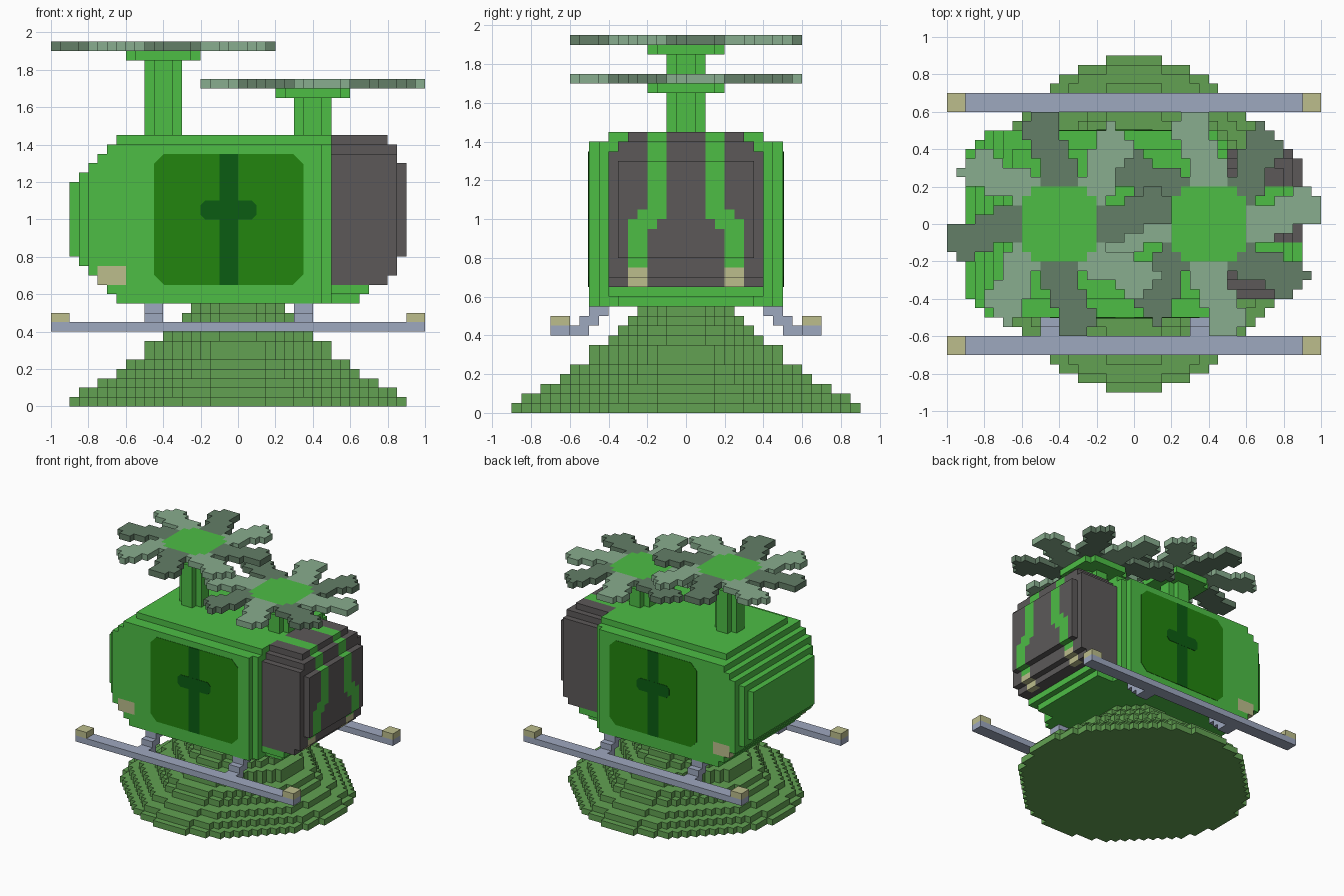
import bpy, bmesh, math

cube = bpy.data.objects.get("Cube")
if cube:
    bpy.data.objects.remove(cube, do_unlink=True)

S = 0.05  # block size


def material(name, rgb):
    lin = [((c / 255 + 0.055) / 1.055) ** 2.4 for c in rgb] + [1.0]
    m = bpy.data.materials.new(name)
    m.diffuse_color = lin
    m.use_nodes = True
    m.node_tree.nodes["Principled BSDF"].inputs["Base Color"].default_value = lin
    return m


GREEN, HILL, WINDOW, CROSS, DARK, METAL, LAMP, LIGHT, DEEP = range(9)
MATS = [material(n, c) for n, c in [
    ("bright green", (77, 189, 69)), ("hill green", (98, 161, 82)),
    ("window green", (34, 133, 14)), ("cross green", (11, 92, 18)),
    ("charcoal", (92, 89, 89)), ("blue grey", (158, 168, 191)),
    ("pale yellow", (188, 189, 140)), ("light blade", (136, 173, 142)),
    ("dark blade", (99, 126, 103))]]


def finish(name, bm):
    me = bpy.data.meshes.new(name)
    bm.to_mesh(me)
    bm.free()
    for m in MATS:
        me.materials.append(m)
    ob = bpy.data.objects.new(name, me)
    bpy.context.scene.collection.objects.link(ob)
    return ob


def blocks(name, lo, hi, rule):
    """Fill a box with blocks where rule(x, y, z) gives a colour; keep the outer skin."""
    a = [round(v / S) for v in lo]
    b = [round(v / S) for v in hi]
    cells = {}
    for i in range(a[0], b[0]):
        for j in range(a[1], b[1]):
            for k in range(a[2], b[2]):
                c = rule((i + .5) * S, (j + .5) * S, (k + .5) * S)
                if c is not None:
                    cells[i, j, k] = c
    bm = bmesh.new()
    verts = {}
    for cell, col in cells.items():
        for ax in range(3):
            for side in (0, 1):
                nb = list(cell)
                nb[ax] += 2 * side - 1
                if tuple(nb) in cells:
                    continue
                ring = []
                for p, q in ((0, 0), (1, 0), (1, 1), (0, 1)):
                    v = list(cell)
                    v[ax] += side
                    v[(ax + 1) % 3] += p
                    v[(ax + 2) % 3] += q
                    v = tuple(v)
                    if v not in verts:
                        verts[v] = bm.verts.new([c * S for c in v])
                    ring.append(verts[v])
                f = bm.faces.new(ring if side else ring[::-1])
                f.material_index = col
    return finish(name, bm)


def plate(name, points, side, out, col):
    """Thin plate from an x-z outline on the hull side."""
    bm = bmesh.new()
    f = bm.faces.new([bm.verts.new((x, side * 0.497, z)) for x, z in points])
    r = bmesh.ops.extrude_face_region(bm, geom=[f])
    bmesh.ops.translate(bm, verts=[v for v in r["geom"] if isinstance(v, bmesh.types.BMVert)],
                        vec=(0, side * (0.003 + out), 0))
    bmesh.ops.recalc_face_normals(bm, faces=bm.faces)
    for f in bm.faces:
        f.material_index = col
    return finish(name, bm)


def chamfered(x0, x1, z0, z1, c):
    return [(x0 + c, z0), (x1 - c, z0), (x1, z0 + c), (x1, z1 - c),
            (x1 - c, z1), (x0 + c, z1), (x0, z1 - c), (x0, z0 + c)]


# Stepped hill
RADII = [.9, .85, .75, .65, .6, .5, .5, .4, .35, .3, .25]


def hill(x, y, z):
    r = RADII[int(z / S)]
    if math.hypot(x, y) < r * .984 and abs(x) + abs(y) < r * 1.289:
        return HILL


blocks("hill", (-.9, -.9, 0), (.9, .9, .55), hill)


# Hull: main cabin and stepped tail
def hull(x, y, z):
    w = abs(y)
    d = min(z - .55, 1.45 - z)
    if x < -min(.9, .625 + d):
        return None
    half = .4 if x < -.85 or z > 1.4 else .45 if x < -.8 or x > .45 else .5
    if w > half:
        return None
    if -.75 < x < -.6 and .65 < z < .75 and w > .45:
        return LAMP
    return GREEN


blocks("hull", (-.9, -.5, .55), (.5, .5, 1.45), hull)


# Nose: charcoal with two bent stripes and lamps
def nose(x, y, z):
    w = abs(y)
    reach = (.65 if z < .6 else .7 if z < .65 else .8 if z < .7 or z > 1.4
             else .85 if z < .8 or z > 1.3 else .9)
    half = .3 if z > 1.4 else .35 if z > 1.35 or z < .6 else .4
    if x > .85:
        half = min(half, .35)
    if x > reach or w > half:
        return None
    if z < .65:
        return GREEN
    if z < .75 and .2 < w < .3:
        return LAMP if x > .75 else DARK
    a, b = ((.1, .2) if z > 1.05 else (.1, .25) if z > 1 else
            (.15, .3) if z > .95 else (.2, .3))
    return GREEN if a < w < b else DARK


blocks("nose", (.5, -.4, .55), (.9, .4, 1.45), nose)

# Side windows with a cross-shaped frame
for side, tag in ((1, "left"), (-1, "right")):
    plate(tag + "_window", chamfered(-.45, .35, .65, 1.35, .055), side, .003, WINDOW)
    plate(tag + "_window_post", chamfered(-.1, 0, .65, 1.35, .001), side, .005, CROSS)
    plate(tag + "_window_bar", chamfered(-.2, .1, 1.0, 1.1, .025), side, .006, CROSS)


# Masts, hubs and pinwheel rotors
def rotor(name, cx, top, axis_col, diag_col):
    def mast(x, y, z):
        u, v = abs(x - cx), abs(y)
        if z > top:
            return None if min(u, v) > .15 else GREEN
        return GREEN if max(u, v) < .1 and min(u, v) < .05 else None

    def blades(x, y, z):
        x -= cx
        r = math.hypot(x, y)
        if max(abs(x), abs(y)) < .2 and min(abs(x), abs(y)) < .15:
            return GREEN
        if r > .6:
            return None
        best = None
        for n in range(8):
            t = n * math.pi / 4
            u = x * math.cos(t) + y * math.sin(t)
            v = y * math.cos(t) - x * math.sin(t)
            bend = .1 * min(1, max(0, (u - .28) / .2))
            if u > .1 and abs(v - bend) < .1 and (best is None or abs(v - bend) < best[0]):
                best = (abs(v - bend), diag_col if n % 2 else axis_col)
        return best[1] if best else None

    blocks(name + "_mast", (cx - .2, -.2, 1.45), (cx + .2, .2, top + S), mast)
    blocks(name + "_rotor", (cx - .6, -.6, top + S), (cx + .6, .6, top + 2 * S), blades)


rotor("rear", -.4, 1.85, DEEP, LIGHT)
rotor("front", .4, 1.65, LIGHT, DEEP)


# Landing skids with end lamps and stepped struts
def skid(x, y, z):
    w = abs(y)
    if w > .6:
        if z < .45:
            return METAL
        return LAMP if z < .5 and abs(x) > .9 else None
    if -.5 < x < -.4 or .3 < x < .4:
        a, b = (.5, .6) if z < .45 else (.45, .55) if z < .5 else (.4, .5)
        return METAL if a < w < b else None


blocks("left_skid", (-1, .4, .4), (1, .7, .55), skid)
blocks("right_skid", (-1, -.7, .4), (1, -.4, .55), skid)
